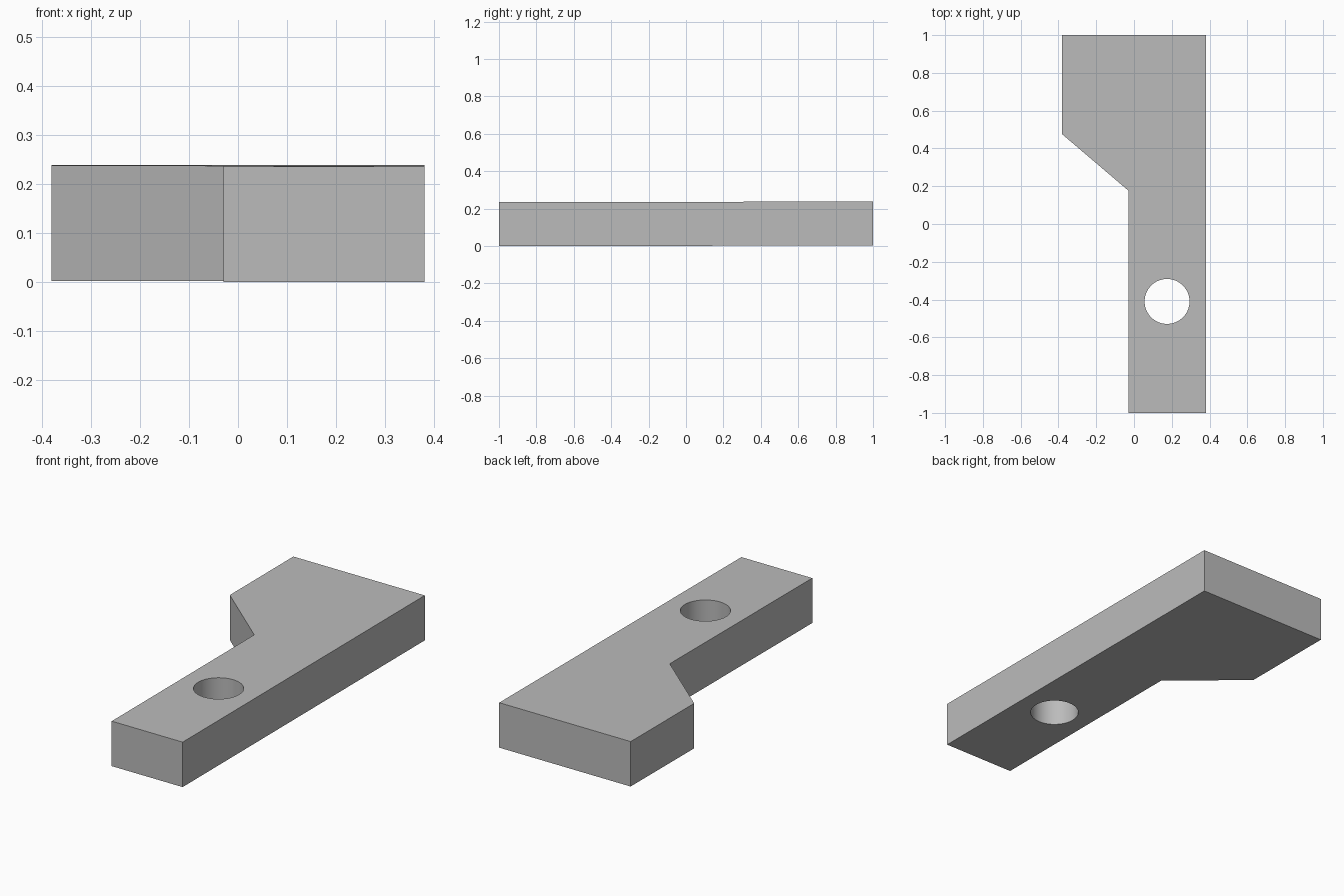
import bpy
import bmesh

cube = bpy.data.objects.get("Cube")
if cube:
    bpy.data.objects.remove(cube, do_unlink=True)

THICKNESS = 0.235

grey = bpy.data.materials.new("plain grey")
grey.use_nodes = True
colour = (0.5, 0.5, 0.5, 1)
grey.diffuse_color = colour
grey.node_tree.nodes["Principled BSDF"].inputs["Base Color"].default_value = colour

# Plate: stepped outline, extruded upwards
outline = [(-0.03, -1), (0.38, -1), (0.38, 1), (-0.38, 1), (-0.38, 0.475), (-0.03, 0.177)]
bm = bmesh.new()
base = bm.faces.new([bm.verts.new((x, y, 0)) for x, y in outline])
top = bmesh.ops.extrude_face_region(bm, geom=[base])["geom"]
bmesh.ops.translate(bm, vec=(0, 0, THICKNESS),
                    verts=[v for v in top if isinstance(v, bmesh.types.BMVert)])
# Very slight rise towards the back
for v in bm.verts:
    v.co.z += 0.0015 * (v.co.y + 1)
bmesh.ops.recalc_face_normals(bm, faces=bm.faces)
mesh = bpy.data.meshes.new("stepped_plate")
bm.to_mesh(mesh)
bm.free()
plate = bpy.data.objects.new("stepped_plate", mesh)
bpy.context.collection.objects.link(plate)
mesh.materials.append(grey)

# Round through-hole in the narrow arm
bpy.ops.mesh.primitive_cylinder_add(vertices=64, radius=0.119, depth=1,
                                    location=(0.175, -0.41, THICKNESS / 2))
cutter = bpy.context.object
cutter.name = "hole_cutter"
cutter.data.materials.append(grey)
hole = plate.modifiers.new("hole", "BOOLEAN")
hole.operation = "DIFFERENCE"
hole.solver = "EXACT"
hole.object = cutter

# Apply the cut and smooth only the hole wall
bpy.ops.object.select_all(action="DESELECT")
plate.select_set(True)
bpy.context.view_layer.objects.active = plate
bpy.ops.object.modifier_apply(modifier=hole.name)
bpy.data.objects.remove(cutter, do_unlink=True)
bpy.ops.object.shade_smooth_by_angle()
